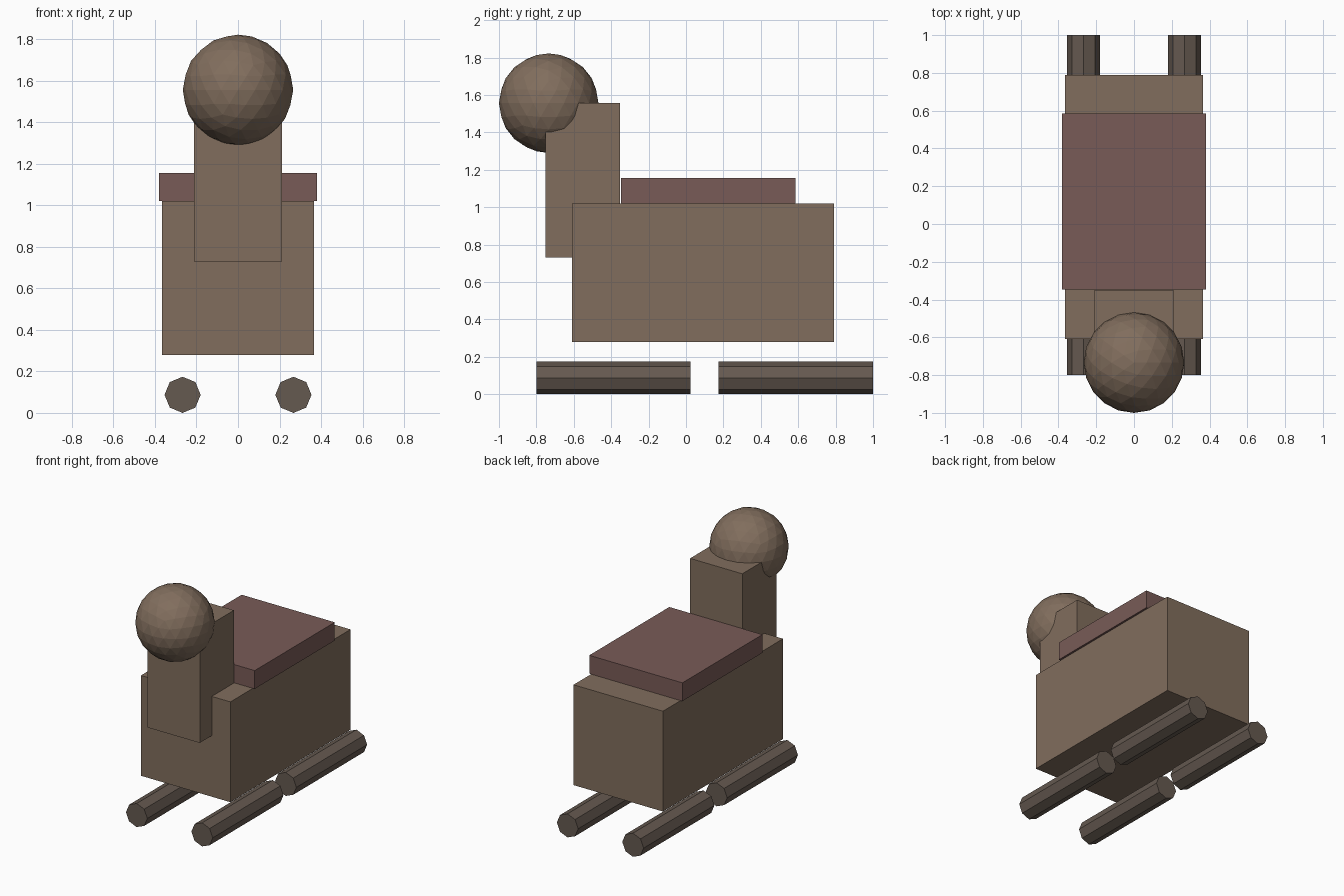
import bpy
import math

if "Cube" in bpy.data.objects:
    bpy.data.objects.remove(bpy.data.objects["Cube"])


def material(name, rgb):
    m = bpy.data.materials.new(name)
    m.diffuse_color = (*rgb, 1)
    m.use_nodes = True
    m.node_tree.nodes["Principled BSDF"].inputs["Base Color"].default_value = m.diffuse_color
    return m


FUR = material("fur", (0.22, 0.155, 0.11))
CLOTH = material("cloth", (0.19, 0.105, 0.095))
DARK = material("dark_fur", (0.13, 0.10, 0.08))


def finish(name, mat):
    ob = bpy.context.object
    ob.name = name
    ob.data.materials.append(mat)
    return ob


def box(name, lo, hi, mat):
    centre = [(a + b) / 2 for a, b in zip(lo, hi)]
    bpy.ops.mesh.primitive_cube_add(size=1, location=centre)
    ob = finish(name, mat)
    ob.scale = [b - a for a, b in zip(lo, hi)]
    bpy.ops.object.transform_apply(location=False, rotation=False, scale=True)


# Body, neck and saddle blanket
box("body", (-0.365, -0.61, 0.28), (0.365, 0.79, 1.02), FUR)
box("neck", (-0.213, -0.75, 0.73), (0.213, -0.352, 1.557), FUR)
box("saddle_blanket", (-0.38, -0.348, 1.02), (0.38, 0.585, 1.155), CLOTH)

# Faceted head
bpy.ops.mesh.primitive_ico_sphere_add(subdivisions=3, radius=0.266,
                                      location=(0, -0.734, 1.556))
finish("head", FUR)

# Four folded legs: eight-sided cylinders lying along y
for side, x in (("left", 0.267), ("right", -0.267)):
    for end, y0, y1 in (("front", -0.80, 0.025), ("back", 0.175, 1.0)):
        bpy.ops.mesh.primitive_cylinder_add(
            vertices=8, radius=0.087, depth=y1 - y0,
            location=(x, (y0 + y1) / 2, 0.087),
            rotation=(math.pi / 2, 0, 0))
        finish(f"{end}_leg_{side}", DARK)
